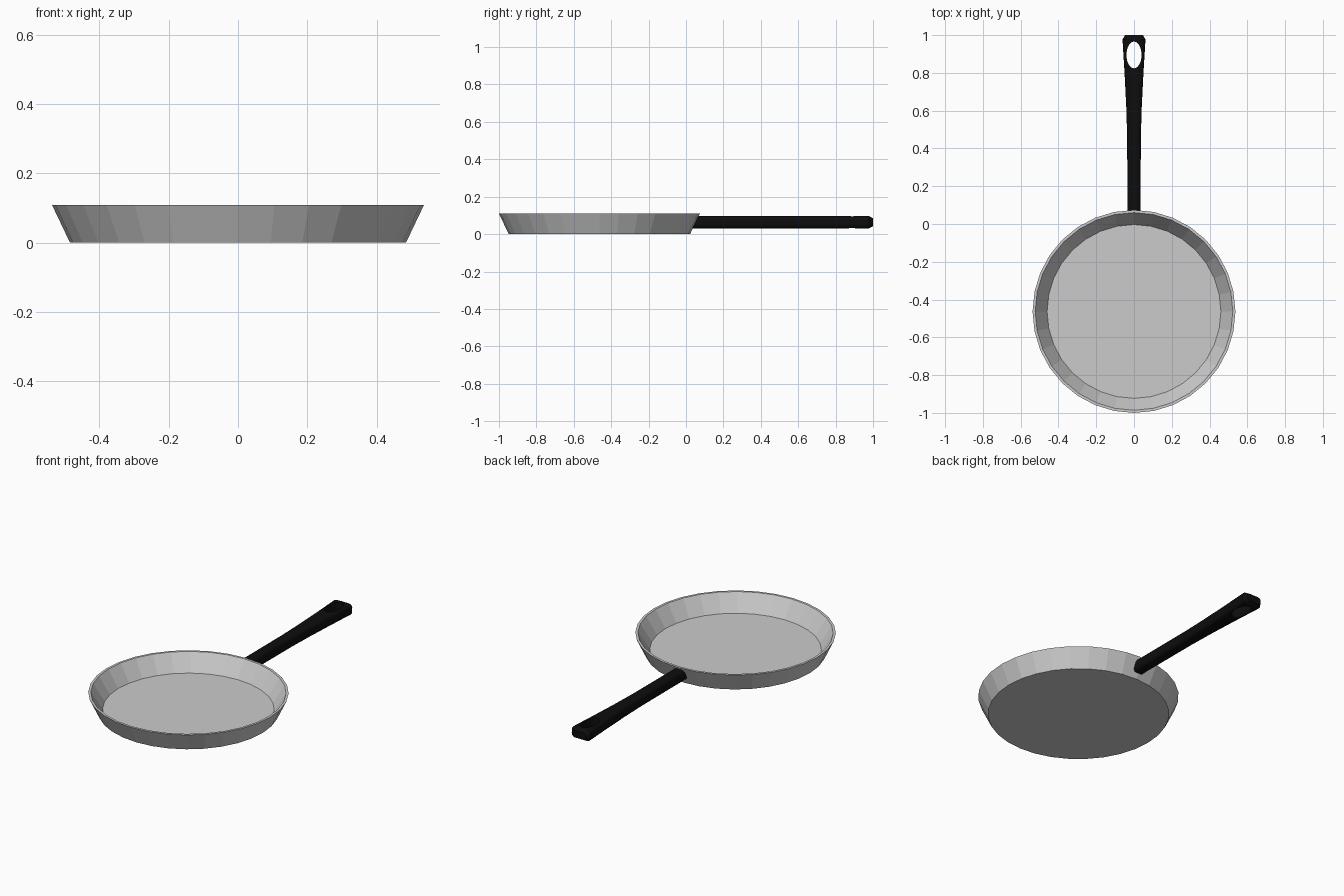
import bpy, bmesh
from math import sin, cos, pi

if "Cube" in bpy.data.objects:
    bpy.data.objects.remove(bpy.data.objects["Cube"])

PAN_Y = -0.463


def loft(name, rings, close_ends=True):
    """Skin a list of equally sized vertex rings and cap both ends."""
    bm = bmesh.new()
    loops = [[bm.verts.new(p) for p in ring] for ring in rings]
    n = len(loops[0])
    for a, b in zip(loops, loops[1:]):
        for i in range(n):
            j = (i + 1) % n
            bm.faces.new((a[i], a[j], b[j], b[i]))
    if close_ends:
        bm.faces.new(loops[0])
        bm.faces.new(loops[-1])
    bmesh.ops.recalc_face_normals(bm, faces=bm.faces)
    mesh = bpy.data.meshes.new(name)
    bm.to_mesh(mesh)
    bm.free()
    obj = bpy.data.objects.new(name, mesh)
    bpy.context.collection.objects.link(obj)
    return obj


def circle(r, z, n=32):
    return [(r * cos(2 * pi * i / n), PAN_Y + r * sin(2 * pi * i / n), z)
            for i in range(n)]


# Pan body: underside, flared outer wall, thin rim, inner wall, floor
profile = [(0.485, 0.0), (0.537, 0.109), (0.523, 0.109), (0.46, 0.01)]
loft("pan_body", [circle(r, z) for r, z in profile])

# Handle: rounded section that widens towards the chamfered end
HANDLE_Z = 0.0635


def section(y, half_w, half_h, slant=0.0):
    c = 0.02  # corner size
    ring = []
    for k in range(4):
        sx = 1 if k in (0, 3) else -1
        sz = 1 if k < 2 else -1
        for j in range(4):
            a = k * pi / 2 + j * pi / 6
            x = sx * (half_w - c) + c * cos(a)
            z = sz * (half_h - c) + c * sin(a)
            ring.append((x, y + slant * z, HANDLE_Z + z))
    return ring


handle = loft("handle", [
    section(0.05, 0.035, 0.033, 0.477),  # follows the slope of the wall
    section(0.45, 0.036, 0.033),
    section(0.62, 0.041, 0.033),
    section(0.80, 0.050, 0.033),
    section(0.978, 0.061, 0.033),
    section(1.0, 0.047, 0.021),
])
black = bpy.data.materials.new("black_handle")
black.diffuse_color = (0.004, 0.004, 0.004, 1)
black.use_nodes = True
black.node_tree.nodes["Principled BSDF"].inputs["Base Color"].default_value = black.diffuse_color
handle.data.materials.append(black)

# Hanging hole
bpy.ops.mesh.primitive_cylinder_add(vertices=24, radius=1, depth=2,
                                    location=(0, 0.895, HANDLE_Z))
cutter = bpy.context.object
cutter.name = "hanging_hole_cutter"
cutter.scale = (0.04, 0.071, 0.1)
cutter.data.materials.append(black)
cutter.hide_render = True
cutter.hide_set(True)
cut = handle.modifiers.new("hanging_hole", 'BOOLEAN')
cut.operation = 'DIFFERENCE'
cut.object = cutter
cut.solver = 'EXACT'
